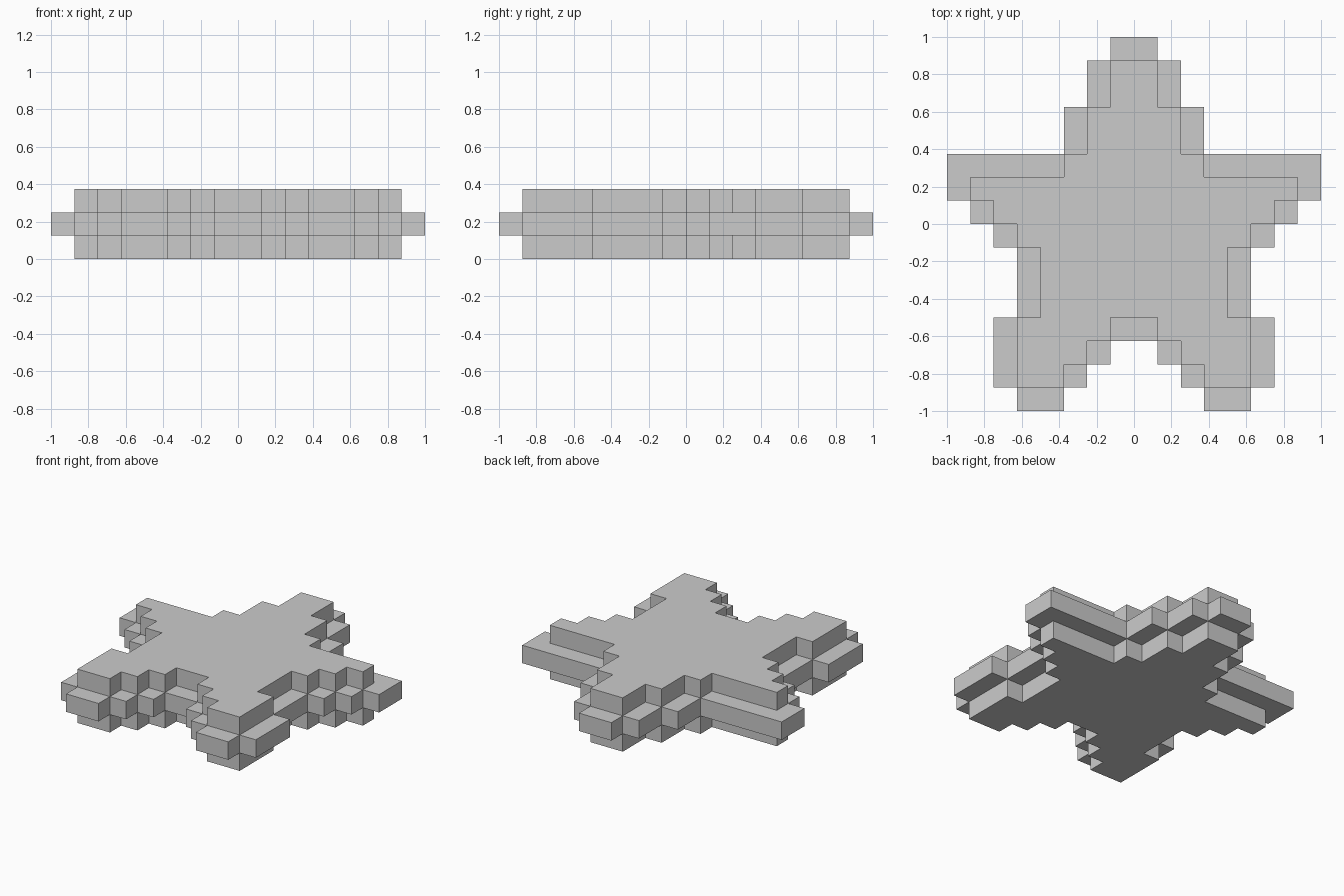
import bpy, bmesh, math

if "Cube" in bpy.data.objects:
    bpy.data.objects.remove(bpy.data.objects["Cube"])

U = 0.125  # edge of one block

# Right half of each layer: (y_low, y_high, x_inner, x_outer) in blocks
CORE = [(5, 7, 0, 1), (3, 5, 0, 2), (2, 3, 0, 3), (1, 2, 0, 7), (0, 1, 0, 6),
        (-1, 0, 0, 5), (-4, -1, 0, 4), (-5, -4, 1, 5), (-6, -5, 2, 5), (-7, -6, 3, 5)]
RIM = [(7, 8, 0, 1), (5, 7, 0, 2), (3, 5, 0, 3), (1, 3, 0, 8), (0, 1, 0, 7),
       (-1, 0, 0, 6), (-4, -1, 0, 5), (-5, -4, 0, 6), (-6, -5, 1, 6),
       (-7, -6, 2, 6), (-8, -7, 3, 5)]


def layer(rows, z):
    """Blocks of one layer, mirrored across x = 0."""
    cells = set()
    for y0, y1, x0, x1 in rows:
        for y in range(y0, y1):
            for x in range(x0, x1):
                cells |= {(x, y, z), (-x - 1, y, z)}
    return cells


def block_mesh(name, cells):
    """Outer skin of a set of blocks, with flat areas merged."""
    bm = bmesh.new()
    verts = {}

    def vert(p):
        if p not in verts:
            verts[p] = bm.verts.new([c * U for c in p])
        return verts[p]

    for cell in cells:
        for axis in range(3):
            a, b = (axis + 1) % 3, (axis + 2) % 3
            for side in (0, 1):
                near = list(cell)
                near[axis] += 2 * side - 1
                if tuple(near) in cells:
                    continue
                loop = []
                for da, db in ((0, 0), (1, 0), (1, 1), (0, 1)):
                    p = list(cell)
                    p[axis] += side
                    p[a] += da
                    p[b] += db
                    loop.append(vert(tuple(p)))
                bm.faces.new(loop if side else loop[::-1])
    bmesh.ops.dissolve_limit(bm, angle_limit=math.radians(1),
                             verts=bm.verts[:], edges=bm.edges[:])
    mesh = bpy.data.meshes.new(name)
    bm.to_mesh(mesh)
    bm.free()
    obj = bpy.data.objects.new(name, mesh)
    bpy.context.collection.objects.link(obj)
    return obj


# Star: narrow bottom and top layers around a wider middle layer
block_mesh("block_star", layer(CORE, 0) | layer(RIM, 1) | layer(CORE, 2))
